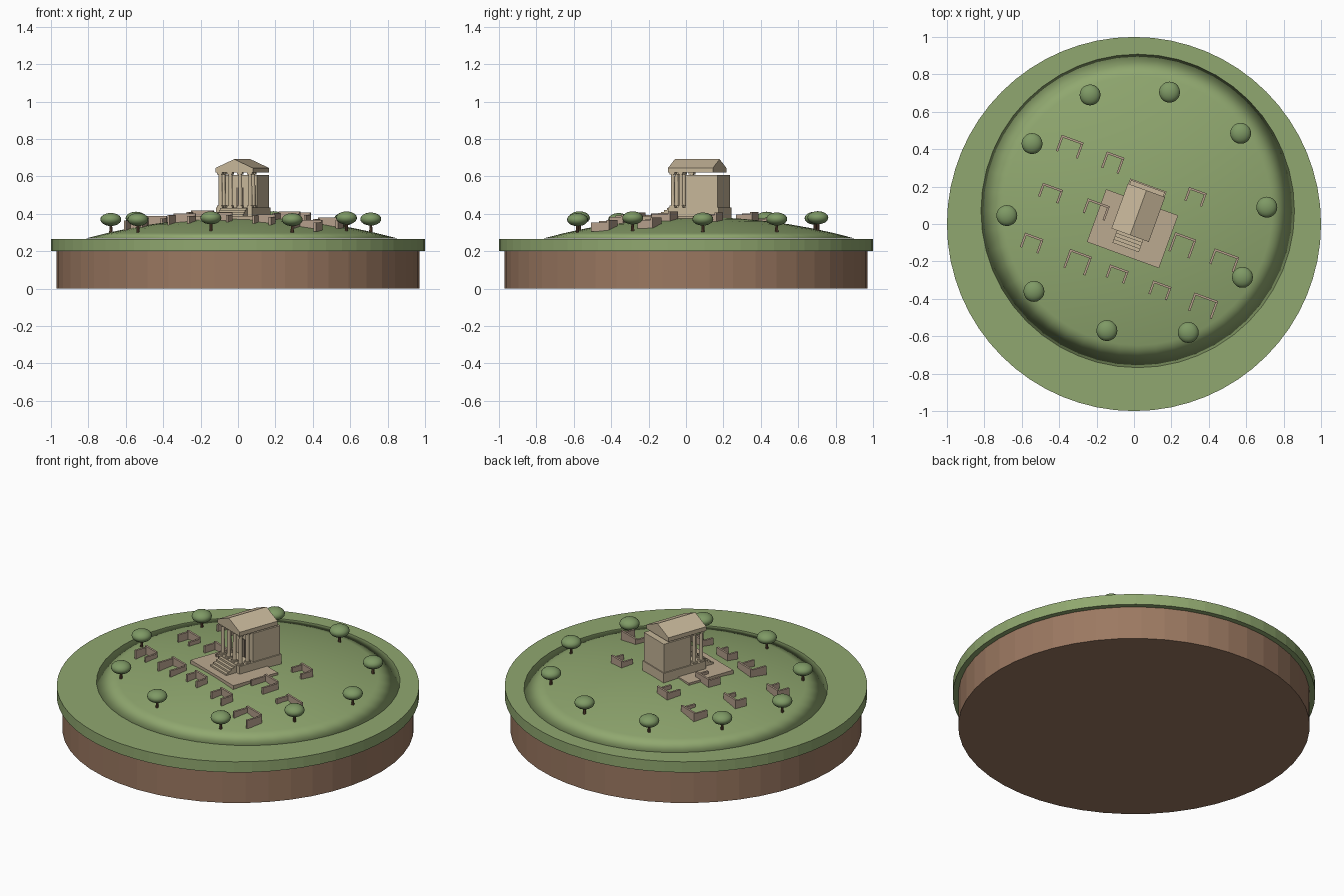
import bpy, bmesh, math
from mathutils import Matrix, Vector

cube = bpy.data.objects.get("Cube")
if cube:
    bpy.data.objects.remove(cube, do_unlink=True)


def material(name, rgb):
    m = bpy.data.materials.new(name)
    m.use_nodes = True
    m.diffuse_color = (*rgb, 1)
    bsdf = next(n for n in m.node_tree.nodes if n.type == 'BSDF_PRINCIPLED')
    bsdf.inputs["Base Color"].default_value = (*rgb, 1)
    return m


grass = material("grass_green", (0.28, 0.39, 0.16))
leaf = material("leaf_green", (0.21, 0.32, 0.13))
earth = material("earth_brown", (0.33, 0.19, 0.12))
bark = material("bark_brown", (0.13, 0.07, 0.04))
stone = material("pale_stone", (0.57, 0.47, 0.32))
paving = material("paving_stone", (0.50, 0.40, 0.28))
ruin = material("weathered_stone", (0.46, 0.35, 0.26))
shade = material("door_grey", (0.22, 0.18, 0.13))

TURN = math.radians(-20)
TEMPLE = Matrix.Translation((-0.008, -0.025, 0)) @ Matrix.Rotation(TURN, 4, 'Z')


def finish(bm, name, mat, matrix=Matrix(), smooth=False):
    bmesh.ops.recalc_face_normals(bm, faces=bm.faces)
    for f in bm.faces:
        f.smooth = smooth
    mesh = bpy.data.meshes.new(name)
    bm.to_mesh(mesh)
    bm.free()
    mesh.materials.append(mat)
    ob = bpy.data.objects.new(name, mesh)
    ob.matrix_world = matrix
    bpy.context.collection.objects.link(ob)
    return ob


def add_box(bm, x0, x1, y0, y1, z0, z1):
    m = Matrix.Translation(((x0 + x1) / 2, (y0 + y1) / 2, (z0 + z1) / 2))
    bmesh.ops.create_cube(bm, size=1, matrix=m @ Matrix.Diagonal((x1 - x0, y1 - y0, z1 - z0, 1)))


def box(name, mat, *bounds):
    bm = bmesh.new()
    add_box(bm, *bounds)
    return finish(bm, name, mat, TEMPLE)


def add_cylinder(bm, r0, r1, z0, z1, sides, x=0, y=0):
    bmesh.ops.create_cone(bm, cap_ends=True, segments=sides, radius1=r0, radius2=r1,
                          depth=z1 - z0, matrix=Matrix.Translation((x, y, (z0 + z1) / 2)))


# Round base: earth drum and grass rim
for name, mat, r, z0, z1 in (("earth_base", earth, 0.97, 0, 0.2),
                             ("grass_disc", grass, 1.0, 0.2, 0.265)):
    bm = bmesh.new()
    add_cylinder(bm, r, r, z0, z1, 48 if mat == earth else 64)
    finish(bm, name, mat)

# Low domed hill, slightly off centre
HILL, HILL_R, HILL_Z, HILL_H = Vector((0.02, 0.07)), 0.838, 0.267, 0.115


def ground(x, y):
    d = (Vector((x, y)) - HILL).length / HILL_R
    return HILL_Z + HILL_H * max(0, 1 - d * d)


bm = bmesh.new()
rings, sides = 7, 48
loops = []
for i in range(1, rings + 1):
    r = HILL_R * i / rings
    pts = [(HILL.x + r * math.cos(a), HILL.y + r * math.sin(a))
           for a in (math.tau * k / sides for k in range(sides))]
    loops.append([bm.verts.new((x, y, ground(x, y))) for x, y in pts])
top = bm.verts.new((HILL.x, HILL.y, ground(*HILL)))
for k in range(sides):
    n = (k + 1) % sides
    bm.faces.new((top, loops[0][k], loops[0][n]))
    for a, b in zip(loops, loops[1:]):
        bm.faces.new((a[k], b[k], b[n], a[n]))
bm.faces.new(loops[-1][::-1])
finish(bm, "hill", grass, smooth=True)

# Temple: plaza, podium, steps, chamber, door
box("plaza", paving, -0.205, 0.205, -0.15, 0.15, 0.35, 0.388)
box("podium", stone, -0.103, 0.103, -0.037, 0.248, 0.36, 0.435)
bm = bmesh.new()
for i in range(4):
    add_box(bm, -0.075, 0.075, -0.107 + i * 0.018, -0.03, 0.38, 0.398 + i * 0.011)
finish(bm, "steps", stone, TEMPLE)
box("chamber", stone, -0.096, 0.096, 0.06, 0.242, 0.43, 0.608)
box("door", shade, -0.022, 0.022, 0.055, 0.061, 0.435, 0.54)

# Columns with square bases and capitals
bm = bmesh.new()
places = [(x, -0.017) for x in (-0.085, -0.028, 0.028, 0.085)] + [(-0.085, 0.03), (0.085, 0.03)]
for x, y in places:
    add_cylinder(bm, 0.0115, 0.0095, 0.435, 0.622, 12, x, y)
    for z, h in ((0.435, 0.01), (0.61, 0.012)):
        add_box(bm, x - 0.014, x + 0.014, y - 0.014, y + 0.014, z, z + h)
columns = finish(bm, "columns", stone, TEMPLE)

# Gabled roof extruded from its cross-section
bm = bmesh.new()
gable = [(-0.106, 0.62), (0.106, 0.62), (0.106, 0.645), (0, 0.692), (-0.106, 0.645)]
face = bm.faces.new([bm.verts.new((x, -0.037, z)) for x, z in gable])
out = bmesh.ops.extrude_face_region(bm, geom=[face])
bmesh.ops.translate(bm, vec=(0, 0.255, 0), verts=[v for v in out["geom"] if isinstance(v, bmesh.types.BMVert)])
finish(bm, "roof", stone, TEMPLE)

# Ruined three-sided houses: x, y of the back wall, width, depth
houses = [
    (-0.33, 0.45, 0.125, 0.085), (-0.10, 0.365, 0.10, 0.085), (-0.435, 0.195, 0.115, 0.07),
    (-0.19, 0.11, 0.125, 0.075), (0.34, 0.175, 0.10, 0.07), (-0.535, -0.07, 0.105, 0.075),
    (-0.285, -0.16, 0.125, 0.10), (-0.08, -0.24, 0.105, 0.065), (0.275, -0.07, 0.12, 0.10),
    (0.15, -0.325, 0.105, 0.07), (0.495, -0.16, 0.14, 0.08), (0.385, -0.395, 0.135, 0.095),
]
T = 0.012
for i, (x, y, w, d) in enumerate(houses):
    bm = bmesh.new()
    h = w / 2
    add_box(bm, -h, h, -T / 2, T / 2, -0.02, 0.043)
    add_box(bm, -h, -h + T, -d, -T / 2, -0.02, 0.036)
    add_box(bm, h - T, h, -d, -T / 2, -0.02, 0.03)
    place = Matrix.Translation((x, y, ground(x, y))) @ Matrix.Rotation(TURN, 4, 'Z')
    finish(bm, f"ruined_house_{i + 1}", ruin, place)

# Ring of trees
trees = [(-0.235, 0.69), (0.19, 0.705), (0.57, 0.485), (0.71, 0.09), (0.58, -0.285),
         (0.29, -0.58), (-0.145, -0.57), (-0.535, -0.36), (-0.68, 0.045), (-0.545, 0.43)]
for i, (x, y) in enumerate(trees):
    place = Matrix.Translation((x, y, ground(x, y)))
    bm = bmesh.new()
    add_cylinder(bm, 0.009, 0.007, -0.015, 0.05, 8)
    finish(bm, f"tree_trunk_{i + 1}", bark, place)
    bm = bmesh.new()
    bmesh.ops.create_uvsphere(bm, u_segments=20, v_segments=12, radius=0.056,
                              matrix=Matrix.Translation((0, 0, 0.068)) @ Matrix.Diagonal((1, 1, 0.62, 1)))
    finish(bm, f"tree_crown_{i + 1}", leaf, place, smooth=True)
